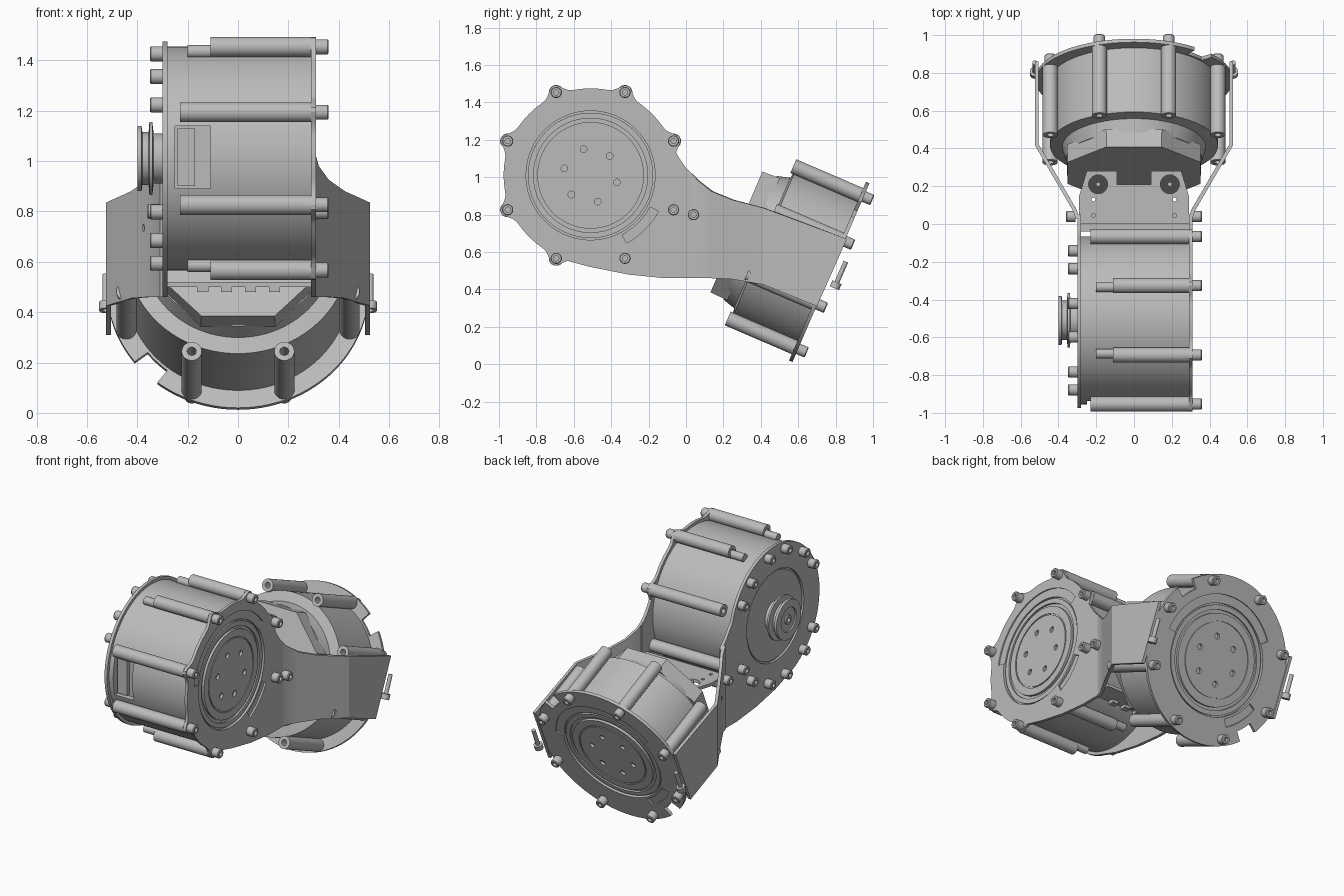
import bpy, bmesh, math
from mathutils import Matrix, Vector
from math import sin, cos, radians, pi

cube = bpy.data.objects.get("Cube")
if cube:
    bpy.data.objects.remove(cube)

grey = bpy.data.materials.new("machined grey")
grey.use_nodes = True
GREY = (0.5, 0.5, 0.5, 1)
grey.diffuse_color = GREY
grey.node_tree.nodes["Principled BSDF"].inputs["Base Color"].default_value = GREY
parts = []


def frame(origin, x, y, z):
    m = Matrix((x, y, z)).transposed().to_4x4()
    return Matrix.Translation(origin) @ m


# Local frames: z runs out of the flange along each drive's axis
a, b = cos(radians(23.3)), sin(radians(23.3))
UPPER = frame((0.31, -0.51, 1.01), (0, 1, 0), (0, 0, 1), (1, 0, 0))
REAR = frame((-0.30, -0.51, 1.01), (0, -1, 0), (0, 0, 1), (-1, 0, 0))
LOWER = frame((0, 0.775, 0.49), (-1, 0, 0), (0, b, a), (0, a, -b))
WORLD = Matrix.Identity(4)


def finish(name, bm, matrix):
    bmesh.ops.recalc_face_normals(bm, faces=bm.faces)
    bm.transform(matrix)
    mesh = bpy.data.meshes.new(name)
    bm.to_mesh(mesh)
    bm.free()
    mesh.materials.append(grey)
    ob = bpy.data.objects.new(name, mesh)
    bpy.context.collection.objects.link(ob)
    parts.append(ob)
    return ob


def lathe(name, profile, matrix, places=((0, 0),), n=64):
    """Spin an (r, z) profile around z, repeated at each place."""
    bm = bmesh.new()
    for px, py in places:
        rings = []
        for r, z in profile:
            count = n if r > 0 else 1
            rings.append([bm.verts.new((px + r * cos(2 * pi * (i + .5) / n),
                                        py + r * sin(2 * pi * (i + .5) / n), z))
                          for i in range(count)])
        pairs = list(zip(rings, rings[1:]))
        if profile[0][0] > 0:
            pairs.append((rings[-1], rings[0]))
        for p, q in pairs:
            for i in range(n):
                j = (i + 1) % n
                loop = [p[i % len(p)], p[j % len(p)], q[j % len(q)], q[i % len(q)]]
                loop = list(dict.fromkeys(loop))
                if len(loop) > 2:
                    bm.faces.new(loop)
    return finish(name, bm, matrix)


def disc(name, r, z0, z1, matrix, places=((0, 0),), n=64):
    return lathe(name, [(0, z0), (r, z0), (r, z1), (0, z1)], matrix, places, n)


def prism(name, outline, z0, z1, matrix):
    bm = bmesh.new()
    face = bm.faces.new([bm.verts.new((x, y, z0)) for x, y in outline])
    new = bmesh.ops.extrude_face_region(bm, geom=[face])["geom"]
    bmesh.ops.translate(bm, vec=(0, 0, z1 - z0),
                        verts=[v for v in new if isinstance(v, bmesh.types.BMVert)])
    return finish(name, bm, matrix)


def box(name, lo, hi):
    return prism(name, [(lo[0], lo[1]), (hi[0], lo[1]), (hi[0], hi[1]), (lo[0], hi[1])],
                 lo[2], hi[2], WORLD)


def cut(ob, cutter):
    mod = ob.modifiers.new("cut", "BOOLEAN")
    mod.operation, mod.object, mod.solver = "DIFFERENCE", cutter, "EXACT"
    bpy.context.view_layer.objects.active = ob
    bpy.ops.object.modifier_apply(modifier=mod.name)
    parts.remove(cutter)
    bpy.data.objects.remove(cutter)


def polar(r, deg):
    return r * cos(radians(deg)), r * sin(radians(deg))


def sector(r0, r1, d0, d1):
    steps = [d0 + (d1 - d0) * i / 24 for i in range(25)]
    return [polar(r1, d) for d in steps] + [polar(r0, d) for d in reversed(steps)]


POSTS = [22.5 + 45 * i for i in range(8)]
HEAD = [(0, .025), (.014, .025), (.014, .05), (.026, .05), (.03, .045), (.03, 0), (0, 0)]


def post(name, start, angles, matrix):
    tube = [(.018, start), (.04, start), (.04, -.02), (.018, -.02)]
    lathe(name, tube, matrix, [polar(.48, d) for d in angles], 24)


def flange_details(prefix, plate, matrix):
    """Recessed rotor, arc grooves and screws of an output flange."""
    cut(plate, disc("opening", .345, -.1, .1, matrix))
    cut(plate, prism("groove", sector(.33, .4, 35, 170), -.008, .05, matrix))
    cut(plate, prism("slot", sector(.36, .41, -62, -28), -.012, .05, matrix))
    rotor = lathe(prefix + "_rotor", [(0, -.03), (.285, -.03), (.285, -.004), (.238, -.004),
                                      (.238, -.01), (.23, -.01), (.23, -.004), (0, -.004)], matrix)
    cut(rotor, disc("screw_holes", .018, -.022, .1, matrix,
                    [polar(.145, 45 + 60 * i) for i in range(6)], 16))
    lathe(prefix + "_rotor_ring", [(.305, -.025), (.335, -.025), (.335, -.008), (.305, -.008)], matrix)
    lathe(prefix + "_flange_screws", HEAD, matrix, [polar(.48, d) for d in POSTS], 20)


def lobed(deg):
    d = min(abs((deg - p + 180) % 360 - 180) for p in POSTS)
    return .465 + .055 * math.exp(-(d / 5.5) ** 2)


# Outline of the web joining the upper drive to the arm, relative to its axis
WEB = [(.0, -.49), (.2, -.53), (.4, -.55), (.56, -.55), (.56, -.01), (.51, .04), (.475, .09)]

# Upper drive: scalloped side plate on one side, round plate on the other
side_plate = prism("upper_flange", [polar(lobed(d), d) for d in range(15, 256, 2)] + WEB,
                   -.02, 0, UPPER)
flange_details("upper", side_plate, UPPER)
rear_plate = prism("upper_rear_plate", [polar(.465, d) for d in range(15, 256, 4)] + WEB,
                   -.61, -.59, UPPER)
cut(rear_plate, disc("opening", .3, -.05, .05, REAR))
upper_body = disc("upper_housing", .445, -.595, -.02, UPPER, n=96)
cut(upper_body, box("window", (-.25, -1.1, .89), (-.11, -.9, 1.14)))
box("window_block", (-.24, -.925, .9), (-.17, -.89, 1.13))
post("upper_long_posts", -.54, [d for d in POSTS if abs(cos(radians(d))) > .7], UPPER)
post("upper_short_posts", -.42, [d for d in POSTS if abs(cos(radians(d))) < .7], UPPER)
disc("upper_post_pins", .026, -.51, -.41, UPPER,
     [polar(.46, d) for d in POSTS if abs(cos(radians(d))) < .7], 16)
lathe("rear_plate_screws", HEAD, REAR,
      [polar(.425, s + d) for s in (0, 180) for d in (-50, -30, 30, 50, 78, 102)], 20)

# Pulley on the back of the upper drive
disc("rear_cover", .29, -.02, -.006, REAR)
lathe("pulley", [(0, -.01), (.1, -.01), (.1, .035), (.145, .04), (.145, .052), (.105, .055),
                 (.105, .08), (.13, .083), (.13, .1), (.08, .1), (.08, .09), (.03, .09),
                 (.03, .1), (.015, .1), (.015, .07), (0, .07)], REAR)

# Lower drive: round flange trimmed at the arms, with two edge notches
rim = []
for d in range(0, 360, 2):
    x, y = polar(.52, d)
    rim.append((max(-.505, min(.505, x)), y))
lower_plate = prism("lower_flange", rim, -.02, 0, LOWER)
for s in (1, -1):
    cut(lower_plate, prism("notch", sector(.455, .6, -52 + 90 - 90 * s, -38 + 90 - 90 * s)
                           if s > 0 else sector(.455, .6, 128, 142), -.1, .1, LOWER))
flange_details("lower", lower_plate, LOWER)
lathe("lower_housing", [(0, -.47), (.36, -.47), (.38, -.4), (.445, -.39), (.445, -.02), (0, -.02)],
      LOWER, n=96)
lathe("lower_back_cap", [(0, -.55), (.38, -.55), (.385, -.45), (0, -.45)], LOWER, n=8)
post("lower_posts", -.41, POSTS, LOWER)

# Bent arms: (top y, top z, bottom y, bottom z) columns swept outward
COLUMNS = [(.03, 1.02, .03, .46), (.07, .98, .07, .46), (.14, .925, .14, .46), (.25, .88, .25, .455),
           (.42, .835, .42, .425), (.86, .67, .70, .31)]


def spread(y):
    return .3 + .215 * max(0, min(1, (y - .05) / .37))


for side, label in ((1, "left"), (-1, "right")):
    bm = bmesh.new()
    cols = [[bm.verts.new((side * spread(y), y, z)) for y, z in (c[:2], c[2:])] for c in COLUMNS]
    for p, q in zip(cols, cols[1:]):
        bm.faces.new((p[0], p[1], q[1], q[0]))
    arm = finish(label + "_arm", bm, WORLD)
    solid = arm.modifiers.new("thickness", "SOLIDIFY")
    solid.thickness, solid.offset = .02, 0
    bpy.context.view_layer.objects.active = arm
    bpy.ops.object.modifier_apply(modifier=solid.name)
    out = frame((side * .31, .04, .8), (0, side, 0), (0, 0, 1), (side, 0, 0))
    lathe(label + "_arm_screw", HEAD, out, n=20)
    slope = Vector((.37, -.215, 0)).normalized()
    hole = frame((side * spread(.165), .165, .735), (0, 0, 1),
                 (side * slope.y, slope.x, 0), (side * slope.x, slope.y, 0))
    cut(arm, disc("arm_hole", .015, -.1, .1, hole, n=16))
    # Loose clamp screw beside the lower flange, head down
    screw = frame((side * .525, .825, .48), (-1, 0, 0), (0, -a, b), (0, -b, -a))
    lathe(label + "_clamp_screw", [(0, -.075), (.013, -.075), (.013, .045), (.027, .045),
                                   (.027, .08), (.013, .08), (.013, .06), (0, .06)], screw, n=20)

# Cross plates between the arms, with connector pins
bridge = prism("upper_cross_plate", [(-.29, .0), (.29, .0), (.29, .15), (.25, .28), (.09, .28),
                                     (.09, .21), (-.09, .21), (-.09, .28), (-.25, .28), (-.29, .15)],
               .79, .81, WORLD)
cut(bridge, disc("large_holes", .05, .7, .9, WORLD, [(.19, .21), (-.19, .21)], 32))
cut(bridge, disc("small_holes", .011, .7, .9, WORLD,
                 [(x, y) for x in (-.215, .215) for y in (.045, .13)], 12))
disc("bridge_studs", .012, .74, .82, WORLD, [(.19, .21), (-.19, .21)], 12)
box("lower_cross_plate", (-.29, -.04, .5), (.29, .1, .52))
for i in range(4):
    x = -.14 + .095 * i
    box(f"connector_pin_{i + 1}", (x - .022, -.04, .48), (x + .022, .0, .5))

# Smooth the round surfaces, keep the edges crisp
bpy.ops.object.select_all(action="DESELECT")
for ob in parts:
    ob.select_set(True)
bpy.context.view_layer.objects.active = parts[0]
bpy.ops.object.shade_smooth_by_angle(angle=radians(30))
